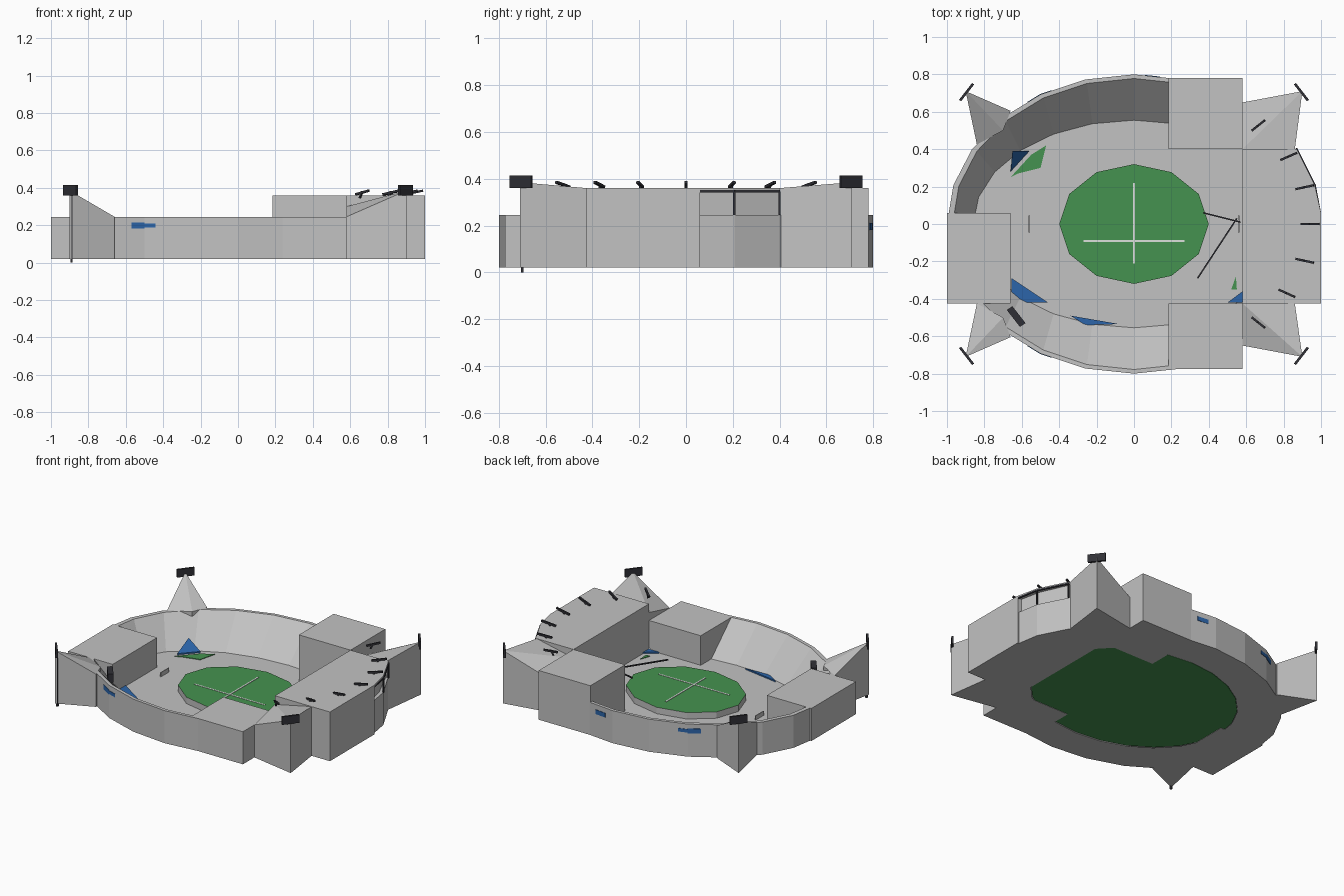
import bpy, bmesh, math
from mathutils import Vector

if "Cube" in bpy.data.objects:
    bpy.data.objects.remove(bpy.data.objects["Cube"])

def mat(name, r, g, b):
    m = bpy.data.materials.new(name)
    m.diffuse_color = (r, g, b, 1)
    m.use_nodes = True
    m.node_tree.nodes["Principled BSDF"].inputs["Base Color"].default_value = m.diffuse_color
    return m

GRAY = mat("concrete_gray", .54, .54, .54)
GREEN = mat("grass_green", .06, .29, .08)
BLUE = mat("seat_blue", .025, .13, .40)
DARK = mat("dark_metal", .03, .03, .037)
WHITE = mat("line_white", .72, .75, .72)

def make(name, verts, faces, m, fix=True):
    me = bpy.data.meshes.new(name)
    me.from_pydata([tuple(v) for v in verts], [], faces)
    me.materials.append(m)
    ob = bpy.data.objects.new(name, me)
    bpy.context.collection.objects.link(ob)
    if fix:
        bm = bmesh.new()
        bm.from_mesh(me)
        bmesh.ops.recalc_face_normals(bm, faces=bm.faces)
        bm.to_mesh(me)
        bm.free()
    return ob

def prism(name, pts, z0, tops, m):
    """Extrude a plan outline from z0 up to one height or a height per corner."""
    n = len(pts)
    if not isinstance(tops, (list, tuple)):
        tops = [tops] * n
        cap = [tuple(range(n, 2 * n))]
    else:
        cap = [(n, n + i, n + i + 1) for i in range(1, n - 1)]
    v = [(x, y, z0) for x, y in pts] + [(p[0], p[1], t) for p, t in zip(pts, tops)]
    f = [tuple(reversed(range(n)))] + cap
    f += [(i, (i + 1) % n, n + (i + 1) % n, n + i) for i in range(n)]
    return make(name, v, f, m)

def box(name, x0, x1, y0, y1, z0, z1, m):
    return prism(name, [(x0, y0), (x1, y0), (x1, y1), (x0, y1)], z0, z1, m)

def rod(name, a, b, w, m):
    """Square bar between two points."""
    a, b = Vector(a), Vector(b)
    d = (b - a).normalized()
    s = d.cross(Vector((0, 0, 1)))
    s = s.normalized() if s.length > .01 else Vector((1, 0, 0))
    u = s.cross(d)
    ring = [(s + u) * w / 2, (u - s) * w / 2, (-s - u) * w / 2, (s - u) * w / 2]
    f = [(3, 2, 1, 0), (4, 5, 6, 7)] + [(i, (i + 1) % 4, 4 + (i + 1) % 4, 4 + i) for i in range(4)]
    return make(name, [p + r for p in (a, b) for r in ring], f, m)

def ellipse(rx, ry, n=24):
    return [(rx * math.cos(2 * math.pi * i / n), ry * math.sin(2 * math.pi * i / n)) for i in range(n)]

# Oval bowl: outer wall, thin rim, sloped terrace, underside
profile = [(1, .8, .02), (1, .8, .245), (.97, .778, .245), (.86, .555, .04), (.70, .57, .02)]
n, k = 24, len(profile)
verts = [(x, y, z) for rx, ry, z in profile for x, y in ellipse(rx, ry)]
faces = [(j * n + i, j * n + (i + 1) % n, (j + 1) % k * n + (i + 1) % n, (j + 1) % k * n + i)
         for j in range(k) for i in range(n)]
make("bowl", verts, faces, GRAY)

# Floor, its grass underside and the raised pitch
prism("floor", ellipse(.86, .555), .03, .041, GRAY)
prism("ground_plate", ellipse(.70, .565), .022, .029, GREEN)
pitch = prism("pitch", ellipse(.4, .32, 12), .04, .085, GRAY)
pitch.data.materials.append(GREEN)
for p in pitch.data.polygons:
    if p.normal.z > .5:
        p.material_index = 1
box("pitch_line_long", -.27, .27, -.095, -.085, .085, .087, WHITE)
box("pitch_line_cross", -.005, .005, -.21, .22, .085, .088, WHITE)
for s in (-1, 1):
    box("goal", s * .56 - .003, s * .56 + .003, -.045, .045, .04, .07, GRAY)

# Stand blocks
box("left_stand", -1, -.66, -.425, .06, .02, .245, GRAY)
box("front_stand", .185, .58, -.775, -.425, .02, .245, GRAY)
box("back_stand", .185, .58, .4, .78, .02, .36, GRAY)
box("right_stand", .58, 1, -.425, .06, .02, .36, GRAY)
prism("right_stand_rear", [(.58, .06), (.97, .06), (.94, .2), (.85, .4), (.58, .4)], .02, .345, GRAY)
prism("right_roof", [(.58, .06), (1, .06), (.967, .207), (.87, .4), (.58, .4)], .345, .36, GRAY)

# Roof edge beam and posts
edge = [(.995, .06), (.967, .207), (.87, .4)]
for a, b in zip(edge, edge[1:]):
    rod("roof_edge_beam", (*a, .346), (*b, .346), .01, DARK)
for x, y in edge[1:]:
    rod("roof_post", (x, y, .245), (x, y, .346), .01, DARK)

# Corner buttresses with floodlights
for s in (-1, 1):
    prism("left_buttress", [(-.9, s * .71), (-.66, s * .605), (-.70, s * .50), (-.84, s * .425)],
          .02, [.385, .245, .245, .245], GRAY)
    yb = .425 if s < 0 else .4
    prism("right_buttress", [(.9, s * .71), (.58, s * .65), (.58, s * yb), (.86, s * yb)],
          .02, [.385, .245, .30, .36], GRAY)
    for t in (-1, 1):
        c, d = Vector((t * .895, s * .705)), Vector((t * .035, -s * .045))
        w = Vector((t * .0055, s * .004))
        prism("floodlight", [c + d + w, c - d + w, c - d - w, c + d - w], .36, .415, DARK)
rod("light_pole", (-.89, -.70, 0), (-.89, -.70, .37), .012, DARK)

# Angled brackets around the raised stand
for x, y in [(.99, 0), (.96, .207), (.87, .38), (.70, .555), (.96, -.207), (.86, -.39), (.70, -.555)]:
    rod("bracket", (x * .9, y * .9, .365), (x, y, .385), .012, DARK)
    rod("bracket_foot", (x * .93, y * .93, .345), (x * .95, y * .95, .38), .01, DARK)

# Dark panel on the terrace and cables beside the pitch
prism("terrace_panel", [(-.68, -.46), (-.65, -.44), (-.58, -.53), (-.61, -.55)], .18, .24, DARK)
rod("cable", (.37, .06, .09), (.57, .01, .09), .008, DARK)
rod("cable", (.55, .03, .09), (.34, -.29, .09), .008, DARK)

# Blue bands on the outer wall, following the facet they sit on
def wall_band(x0, x1, side, z0, z1):
    def y(x):
        pts = ellipse(1, .8)[:13]
        for (xa, ya), (xb, yb) in zip(pts, pts[1:]):
            if xb <= x <= xa:
                return ya + (yb - ya) * (x - xa) / (xb - xa)
    pts = [(x0, side * (y(x0) - .003)), (x1, side * (y(x1) - .003)),
           (x1, side * (y(x1) + .003)), (x0, side * (y(x0) + .003))]
    prism("blue_wall_band", pts, z0, z1, BLUE)

for s in (-1, 1):
    wall_band(-.57, -.5, s, .182, .215)
    wall_band(-.5, -.44, s, .187, .21)
wall_band(.06, .14, 1, .18, .21)

# Blue seat wedges and grass patches at the floor edge
wedges = [((-.66, .28), (-.56, .39), (-.65, .39)), ((-.655, -.29), (-.655, -.42), (-.46, -.42)),
          ((-.34, -.49), (-.26, -.54), (-.08, -.535)), ((.58, -.36), (.58, -.42), (.50, -.42))]
for i, w in enumerate(wedges):
    prism("seat_wedge", w, .04, [.05, .05, .12] if i == 0 else .05, BLUE)
prism("grass_patch", [(-.66, .25), (-.62, .27), (-.50, .30), (-.47, .42), (-.55, .37)], .04, .045, GREEN)
prism("grass_patch", [(.52, -.35), (.55, -.35), (.545, -.28)], .04, .045, GREEN)
